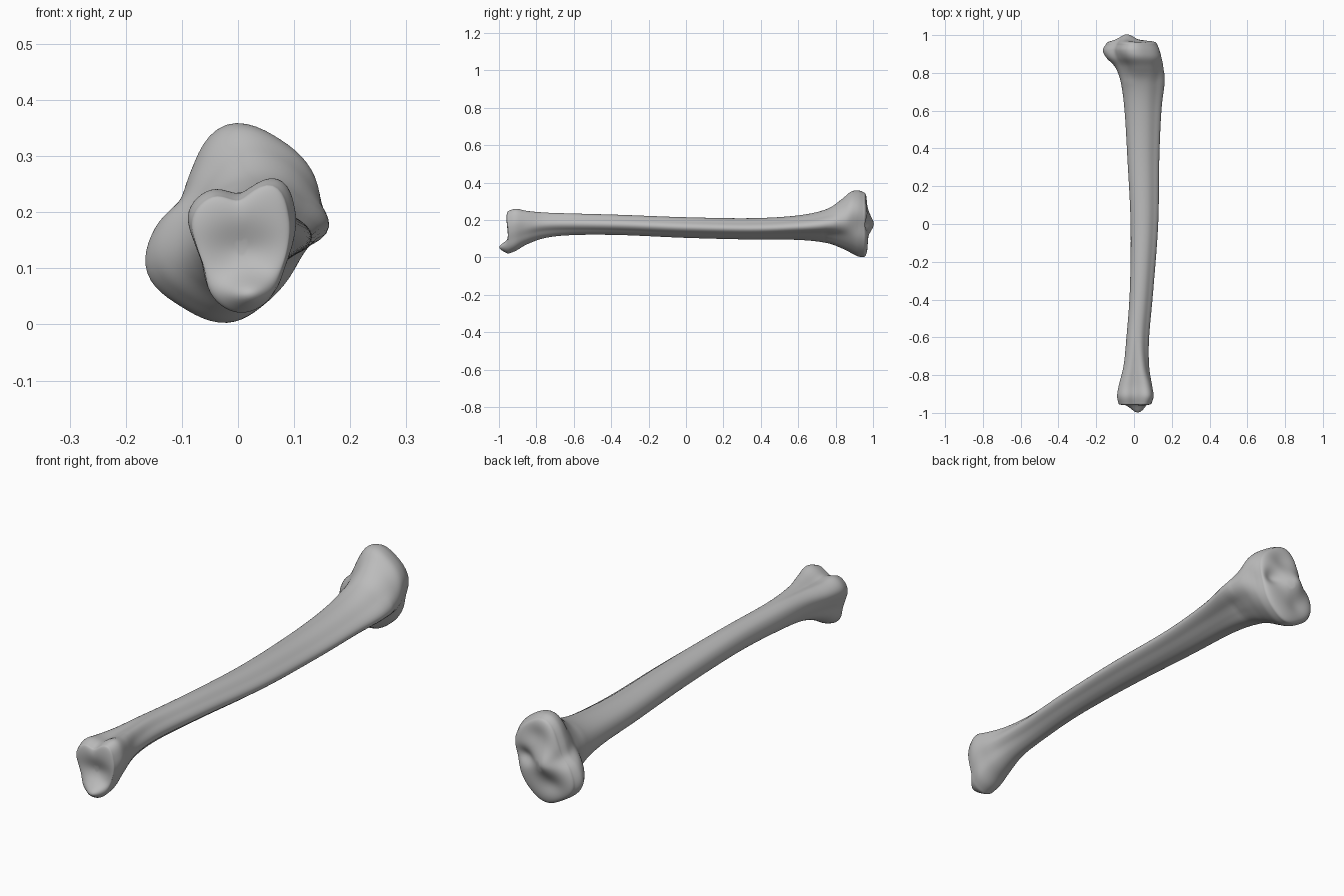
import bpy
import bmesh
import math

SIDES = 72        # points round each cross-section
STEPS = 8         # rings between neighbouring stations
CAP_RINGS = 20    # rings across each joint surface

# Radii every 30 degrees, from the front crest (+x) upward
SECTIONS = [
    [97, 115, 135, 88, 110, 110, 86, 82, 108, 123, 115, 95],        # ankle end
    [80, 62, 56, 54, 56, 62, 64, 62, 58, 55, 54, 60],               # shaft
    [125, 98, 88, 80, 76, 76, 80, 92, 98, 90, 76, 82],              # flared shaft
    [140, 175, 185, 190, 122, 95, 125, 160, 160, 168, 150, 140],    # knee end
]

# Stations in hundredths: y, x range, z range, section number
STATIONS = [
    (-95, -8.3, 9.3, 2, 25, 0),
    (-91, -9, 10.4, 3.5, 26.2, 0),
    (-85, -8, 9.5, 7, 25, 0.1),
    (-75, -5.5, 8, 10.5, 24, 0.5),
    (-60, -4, 8, 12, 23.5, 0.9),
    (-35, -2.2, 10.2, 12, 22.8, 1),
    (0, -1.8, 12.8, 10.5, 21.5, 1),
    (35, -3.5, 13.4, 9.6, 21, 1.1),
    (60, -5, 14.5, 9.4, 22.5, 1.5),
    (75, -7, 16.2, 7.8, 25.8, 2),
    (83, -10, 15.6, 5, 31, 2.4),
    (88, -14.7, 14.6, 2.5, 35.2, 2.8),
    (92, -16.6, 13.6, 0.5, 36, 3),
    (95, -15, 12.4, 0.2, 35, 3),
]


def spline(a, b, c, d, t):
    """Catmull-Rom value between b and c."""
    return b + 0.5 * t * (c - a + t * (2 * a - 5 * b + 4 * c - d + t * (3 * (b - c) + d - a)))


def radius(section, angle):
    """Smooth radius of one section at an angle."""
    n = len(section)
    u = angle / math.tau * n
    i = int(u)
    return spline(*(section[(i + k) % n] for k in (-1, 0, 1, 2)), u - i)


def ring(station):
    """Blend two sections and fit them to the station's ranges."""
    y, x0, x1, z0, z1, kind = (value / 100 for value in station)
    kind = min(max(kind * 100, 0), len(SECTIONS) - 1)
    low = min(int(kind), len(SECTIONS) - 2)
    mix = kind - low
    outline = []
    for k in range(SIDES):
        angle = math.tau * k / SIDES
        r_low = radius(SECTIONS[low], angle) / max(SECTIONS[low])
        r_high = radius(SECTIONS[low + 1], angle) / max(SECTIONS[low + 1])
        r = r_low + (r_high - r_low) * mix
        outline.append((r * math.cos(angle), r * math.sin(angle)))
    xs, zs = zip(*outline)

    def fit(value, values, start, end):
        return start + (value - min(values)) / (max(values) - min(values)) * (end - start)

    return [(fit(x, xs, x0, x1), y, fit(z, zs, z0, z1)) for x, z in outline]


def bump(x, z, cx, cz, wx, wz, height):
    """Soft mound, or pit if the height is negative."""
    return height * math.exp(-((x - cx) / wx) ** 2 - ((z - cz) / wz) ** 2)


def ankle_surface(x, z):
    """Hollow joint face with the ankle knob below it."""
    return (-0.012
            + bump(x, z, 0.01, 0.13, 0.07, 0.045, 0.02)
            + bump(x, z, 0.025, 0.05, 0.05, 0.03, -0.05))


def knee_surface(x, z):
    """Two shallow condyles with a central ridge and notches."""
    return (0.025
            + bump(x, z, -0.04, 0.18, 0.05, 0.05, 0.03)
            + bump(x, z, 0.02, 0.28, 0.05, 0.04, -0.012)
            + bump(x, z, -0.06, 0.09, 0.05, 0.04, -0.012)
            + bump(x, z, 0.07, 0.18, 0.04, 0.03, -0.025)
            + bump(x, z, -0.12, 0.21, 0.04, 0.03, -0.03))


def cap_rings(edge, surface):
    """Shrink the end ring to its middle over a shaped surface."""
    cx = sum(p[0] for p in edge) / SIDES
    cz = sum(p[2] for p in edge) / SIDES
    rings = []
    for k in range(1, CAP_RINGS):
        s = math.cos(math.pi / 2 * k / CAP_RINGS)
        weight = math.sqrt(1 - s ** 4)
        loop = []
        for x, y, z in edge:
            px, pz = cx + (x - cx) * s, cz + (z - cz) * s
            loop.append((px, y + weight * surface(px, pz), pz))
        rings.append(loop)
    return rings


def shaft_rings():
    """Rings along the whole bone, ankle to knee."""
    rings = []
    last = len(STATIONS) - 1
    for i in range(last):
        four = [STATIONS[min(max(i + k, 0), last)] for k in (-1, 0, 1, 2)]
        for step in range(STEPS):
            rings.append(ring([spline(*column, step / STEPS) for column in zip(*four)]))
    rings.append(ring(STATIONS[last]))
    return rings


def build_bone():
    body = shaft_rings()
    ankle = cap_rings(body[0], ankle_surface)
    knee = cap_rings(body[-1], knee_surface)
    bm = bmesh.new()
    loops = [[bm.verts.new(p) for p in loop] for loop in ankle[::-1] + body + knee]
    for a, b in zip(loops, loops[1:]):
        for k in range(SIDES):
            n = (k + 1) % SIDES
            bm.faces.new((a[k], b[k], b[n], a[n]))
    bm.faces.new(loops[0])
    bm.faces.new(loops[-1])
    # Soften the joint edges
    ends = [v for v in bm.verts if abs(v.co.y) > 0.8]
    for _ in range(3):
        bmesh.ops.smooth_vert(bm, verts=ends, factor=0.4,
                              use_axis_x=True, use_axis_y=True, use_axis_z=True)
    bmesh.ops.recalc_face_normals(bm, faces=bm.faces)
    mesh = bpy.data.meshes.new("shin_bone")
    bm.to_mesh(mesh)
    bm.free()
    mesh.shade_smooth()
    bone = bpy.data.objects.new("shin_bone", mesh)
    bpy.context.collection.objects.link(bone)
    return bone


def make_material(name, colour):
    mat = bpy.data.materials.new(name)
    mat.use_nodes = True
    mat.diffuse_color = colour
    mat.node_tree.nodes["Principled BSDF"].inputs["Base Color"].default_value = colour
    return mat


cube = bpy.data.objects.get("Cube")
if cube:
    bpy.data.objects.remove(cube, do_unlink=True)

shin_bone = build_bone()
shin_bone.data.materials.append(make_material("bone_grey", (0.5, 0.5, 0.5, 1)))
